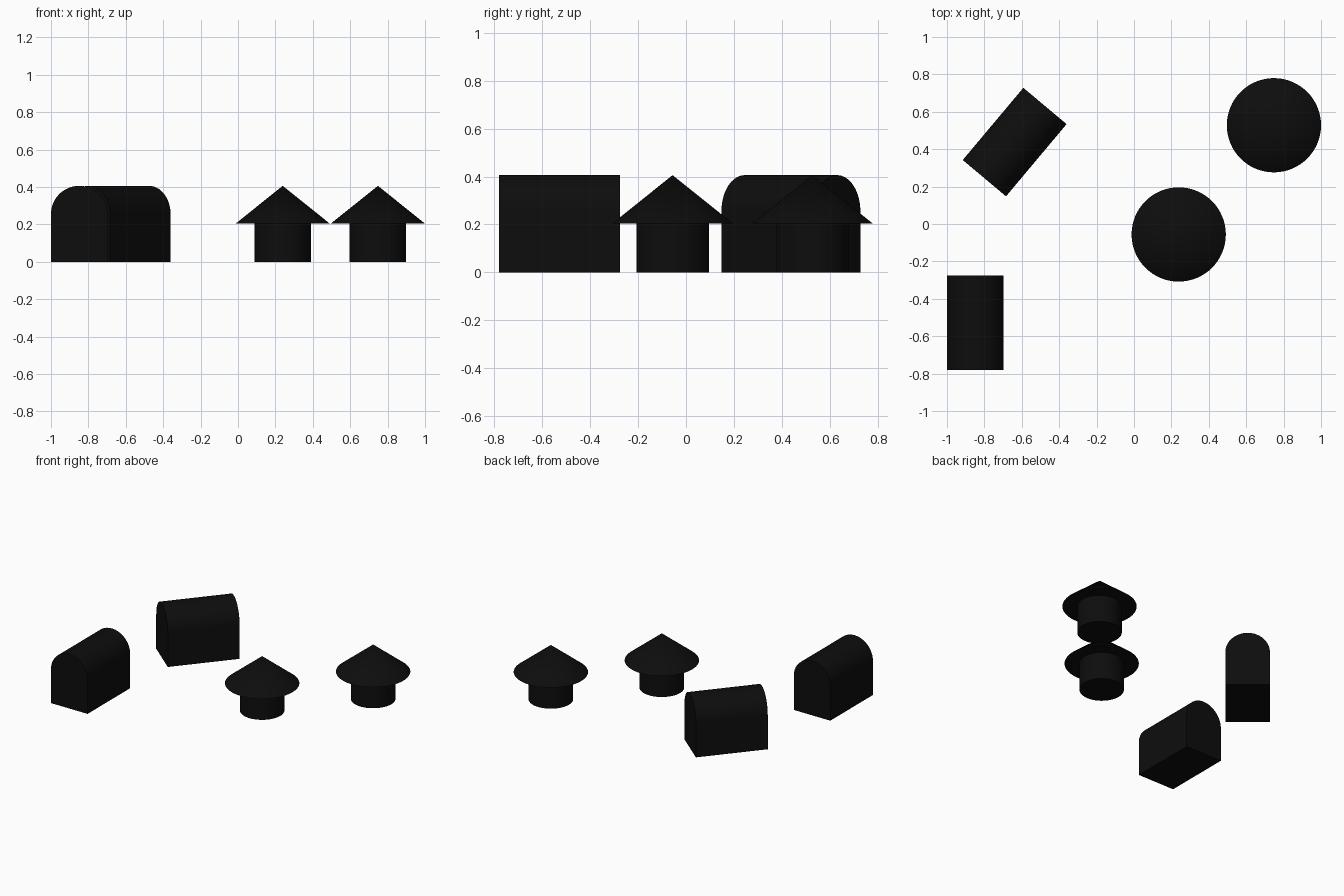
import bpy, bmesh, math

if "Cube" in bpy.data.objects:
    bpy.data.objects.remove(bpy.data.objects["Cube"])

black = bpy.data.materials.new("black")
black.diffuse_color = (0.004, 0.004, 0.004, 1)
black.use_nodes = True
black.node_tree.nodes["Principled BSDF"].inputs["Base Color"].default_value = black.diffuse_color

R, ROOF_R, LENGTH = 0.151, 0.252, 0.504
WALL, HEIGHT = 0.255, 0.406


def finish(name, bm, loc, turn=0):
    bmesh.ops.recalc_face_normals(bm, faces=bm.faces[:])
    mesh = bpy.data.meshes.new(name)
    bm.to_mesh(mesh)
    bm.free()
    mesh.materials.append(black)
    ob = bpy.data.objects.new(name, mesh)
    bpy.context.collection.objects.link(ob)
    ob.location = (*loc, 0)
    ob.rotation_euler.z = math.radians(turn)
    bpy.ops.object.select_all(action='DESELECT')
    ob.select_set(True)
    bpy.context.view_layer.objects.active = ob
    bpy.ops.object.shade_smooth_by_angle(angle=math.radians(30))


# Arched building: straight walls with a half-round top, extruded along y
def arched_block(name, loc, turn):
    n = 32
    profile = [(-R, 0), (R, 0)]
    profile += [(R * math.cos(math.pi * i / n), WALL + R * math.sin(math.pi * i / n))
                for i in range(n + 1)]
    bm = bmesh.new()
    end = bm.faces.new([bm.verts.new((x, -LENGTH / 2, z)) for x, z in profile])
    ext = bmesh.ops.extrude_face_region(bm, geom=[end], use_keep_orig=True)
    verts = [v for v in ext["geom"] if isinstance(v, bmesh.types.BMVert)]
    bmesh.ops.translate(bm, verts=verts, vec=(0, LENGTH, 0))
    finish(name, bm, loc, turn)


# Round part: cylinder or cone standing between two heights
def round_part(name, loc, r1, r2, z1, z2):
    bm = bmesh.new()
    bmesh.ops.create_cone(bm, cap_ends=True, segments=64, radius1=r1, radius2=r2, depth=z2 - z1)
    bmesh.ops.translate(bm, verts=bm.verts[:], vec=(0, 0, (z1 + z2) / 2))
    bmesh.ops.remove_doubles(bm, verts=bm.verts[:], dist=1e-5)
    finish(name, bm, loc)


arched_block("front_arched_house", (-0.849, -0.528), 0)
arched_block("back_arched_house", (-0.638, 0.438), -40)

# Round huts with overhanging conical roofs
for label, loc in (("front", (0.239, -0.056)), ("back", (0.748, 0.528))):
    round_part(label + "_hut_wall", loc, R, R, 0, 0.204)
    round_part(label + "_hut_roof", loc, ROOF_R, 0, 0.204, HEIGHT)
